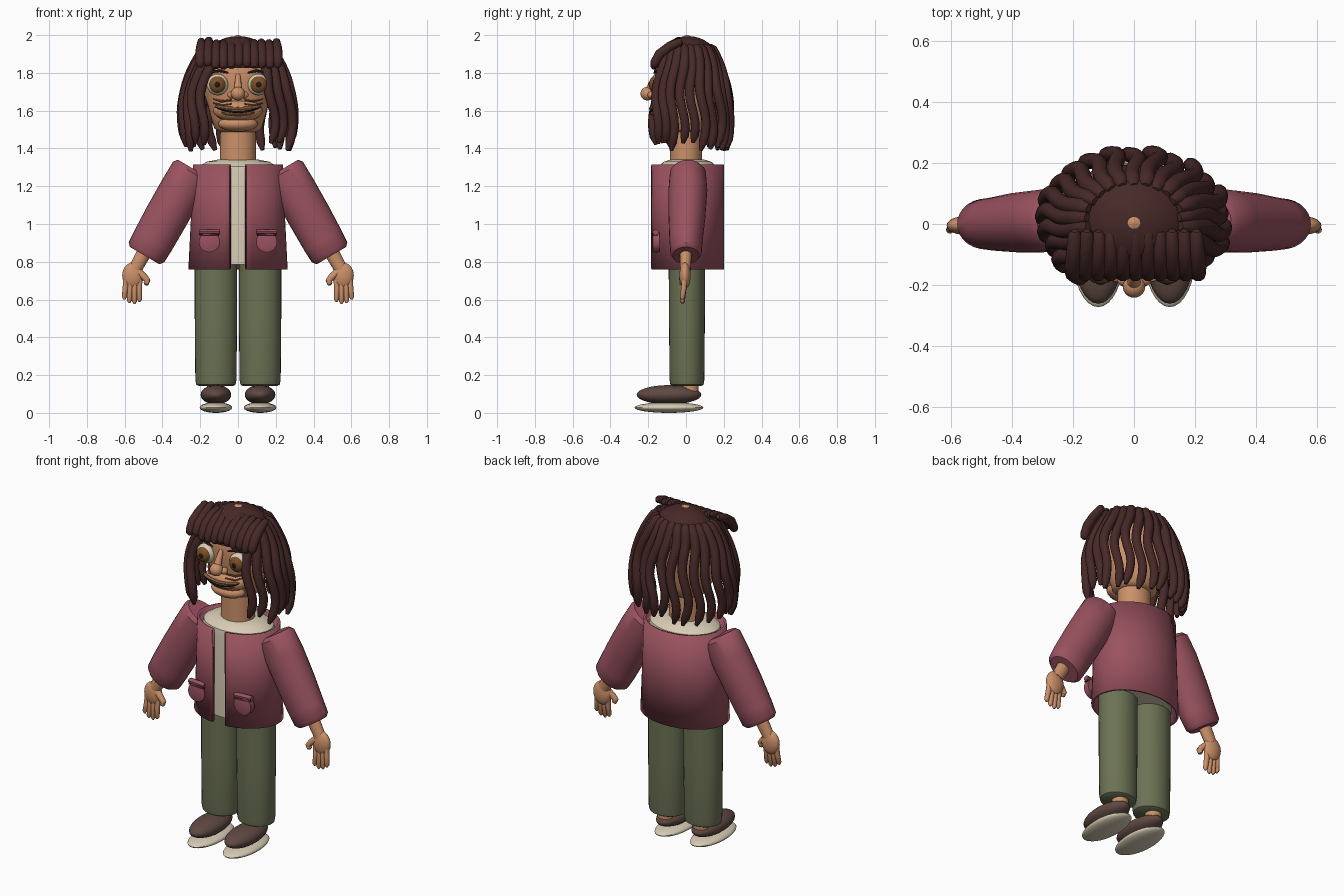
import bpy, bmesh, math, random
from mathutils import Vector

if "Cube" in bpy.data.objects:
    bpy.data.objects.remove(bpy.data.objects["Cube"])

random.seed(4)


def colour(name, r, g, b):
    m = bpy.data.materials.new(name)
    m.diffuse_color = (r, g, b, 1)
    m.use_nodes = True
    m.node_tree.nodes["Principled BSDF"].inputs["Base Color"].default_value = m.diffuse_color
    return m


SKIN = colour("warm_skin", 0.60, 0.28, 0.14)
TAN = colour("dark_tan", 0.27, 0.11, 0.05)
HAIR = colour("dark_hair", 0.062, 0.022, 0.021)
JACKET = colour("rose_jacket", 0.32, 0.085, 0.115)
TRIM = colour("dark_rose", 0.11, 0.022, 0.034)
SHIRT = colour("cream", 0.68, 0.60, 0.46)
GREEN = colour("olive", 0.15, 0.17, 0.09)
SHOE = colour("shoe_brown", 0.115, 0.066, 0.055)
IRIS = colour("iris_brown", 0.20, 0.08, 0.02)
BLACK = colour("near_black", 0.015, 0.01, 0.01)


def finish(name, bm, mat):
    bmesh.ops.recalc_face_normals(bm, faces=bm.faces)
    me = bpy.data.meshes.new(name)
    bm.to_mesh(me)
    bm.free()
    ob = bpy.data.objects.new(name, me)
    bpy.context.collection.objects.link(ob)
    me.materials.append(mat)
    bpy.ops.object.select_all(action='DESELECT')
    ob.select_set(True)
    bpy.context.view_layer.objects.active = ob
    bpy.ops.object.shade_smooth_by_angle(angle=math.radians(40))
    return ob


def ball(name, loc, size, mat, seg=24, cut=None):
    """Ellipsoid; everything below height `cut` is removed."""
    bm = bmesh.new()
    bmesh.ops.create_uvsphere(bm, u_segments=seg, v_segments=seg // 2, radius=1)
    for v in bm.verts:
        v.co = Vector([c * s + o for c, s, o in zip(v.co, size, loc)])
    if cut is not None:
        bmesh.ops.bisect_plane(bm, geom=bm.verts[:] + bm.edges[:] + bm.faces[:],
                               plane_co=(0, 0, cut), plane_no=(0, 0, -1), clear_outer=True)
    return finish(name, bm, mat)


def tube(name, pts, radii, mat, seg=12):
    """Capped tube; each radius is a number or a (sideways, y) pair."""
    bm = bmesh.new()
    pts = [Vector(p) for p in pts]
    rings, u = [], None
    for i, p in enumerate(pts):
        t = (pts[min(i + 1, len(pts) - 1)] - pts[max(i - 1, 0)]).normalized()
        if u is None:
            u = Vector((0, 1, 0)) if abs(t.y) < 0.9 else Vector((1, 0, 0))
        u = (u - t * u.dot(t)).normalized()
        v = t.cross(u)
        r = radii[i]
        rv, ru = r if isinstance(r, tuple) else (r, r)
        rings.append([bm.verts.new(p + v * rv * math.cos(a) + u * ru * math.sin(a))
                      for a in (2 * math.pi * k / seg for k in range(seg))])
    for a, b in zip(rings, rings[1:]):
        for k in range(seg):
            n = (k + 1) % seg
            bm.faces.new((a[k], a[n], b[n], b[k]))
    bm.faces.new(rings[0])
    bm.faces.new(rings[-1])
    return finish(name, bm, mat)


def loft(name, rows, mat, x=0, y=0, seg=32):
    """Upright body from rows of (z, half width, half depth)."""
    return tube(name, [(x, y, r[0]) for r in rows], [(r[1], r[2]) for r in rows], mat, seg)


# Torso and neck
loft("shirt", [(.785, .225, .155), (1.27, .215, .16), (1.305, .205, .155), (1.33, .165, .125),
               (1.342, .10, .085)], SHIRT, y=.008)
loft("neck", [(1.31, .096, .086), (1.53, .094, .084)], SKIN)

# Jacket: open shell with a gap at the front
bm = bmesh.new()
N, gap = 48, 0.165
rows = []
for z, rx in ((.76, .256), (1.04, .242), (1.315, .232)):
    rows.append([bm.verts.new((rx * math.sin(a), .008 - .187 * math.cos(a), z))
                 for a in (gap + (2 * math.pi - 2 * gap) * i / N for i in range(N + 1))])
for lo, hi in zip(rows, rows[1:]):
    for i in range(N):
        bm.faces.new((lo[i], lo[i + 1], hi[i + 1], hi[i]))
jacket = finish("jacket", bm, JACKET)
mod = jacket.modifiers.new("thickness", 'SOLIDIFY')
mod.thickness, mod.offset = 0.014, 0

for s, side in ((-1, "left"), (1, "right")):
    # Jacket front edge and pocket
    tube(side + "_jacket_edge", [(s * .043, -.172, .765), (s * .043, -.172, 1.31)],
         [(.005, .012)] * 2, TRIM, 8)
    tube(side + "_pocket", [(s * .152, -.178, .905), (s * .152, -.176, .905), (s * .152, -.14, .905)],
         [.05, .055, .055], JACKET, 24)
    tube(side + "_pocket_flap", [(s * .098, -.168, .957), (s * .205, -.16, .957)],
         [(.014, .018)] * 2, JACKET, 10)
    tube(side + "_pocket_seam", [(s * .10, -.172, .941), (s * .203, -.164, .941)],
         [(.003, .014)] * 2, TRIM, 8)

    # Sleeve
    tube(side + "_sleeve",
         [(s * .236, .01, 1.292), (s * .246, .01, 1.275), (s * .30, .01, 1.18), (s * .38, .005, 1.038),
          (s * .45, 0, .912), (s * .485, 0, .85), (s * .495, 0, .833)],
         [(.095, .075), (.112, .095), (.115, .103), (.115, .098), (.112, .088), (.108, .083), (.09, .07)],
         JACKET, 28)

    # Wrist, palm, thumb and fingers
    tube(side + "_wrist", [(s * .485, 0, .87), (s * .545, -.003, .76)], [(.04, .033), (.035, .028)], SKIN, 16)
    ball(side + "_palm", (s * .556, -.005, .727), (.057, .03, .07), SKIN)
    tube(side + "_thumb", [(s * .525, -.01, .745), (s * .492, -.018, .715), (s * .48, -.02, .70),
                           (s * .487, -.02, .682), (s * .491, -.02, .676)],
         [.02, .018, .017, .014, .004], SKIN)
    for k in range(4):
        x0, x1 = .592 - .024 * k, .602 - .027 * k
        zt = (.60, .582, .577, .588)[k]
        tube("%s_finger_%d" % (side, k + 1),
             [(s * x0, -.008, .71), (s * (x0 + .004), -.012, .66), (s * x1, -.019, zt + .012),
              (s * x1, -.02, zt)], [.015, .015, .013, .005], SKIN, 10)

    # Trouser leg, ankle, shoe and sole
    loft(side + "_trouser_leg", [(.142, .09, .075), (.15, .104, .088), (.175, .109, .092),
                                 (.5, .112, .095), (.81, .112, .097)], GREEN, x=s * .117, y=.005)
    loft(side + "_ankle", [(.09, .046, .045), (.17, .046, .045)], SKIN, x=s * .117, y=.022, seg=16)
    ball(side + "_shoe", (s * .117, -.09, .096), (.081, .171, .051), SHOE, 32)
    ball(side + "_sole", (s * .117, -.09, .028), (.086, .182, .028), SHIRT, 32)

    # Eye: white, iris, pupil, brow and ear
    ball(side + "_eye_white", (s * .108, -.145, 1.738), (.057, .042, .057), SHIRT)
    ball(side + "_iris", (s * .109, -.166, 1.738), (.045, .03, .045), IRIS)
    ball(side + "_pupil", (s * .109, -.189, 1.738), (.018, .01, .018), BLACK, 16)
    tube(side + "_brow", [(s * .05, -.168, 1.80), (s * .10, -.162, 1.812), (s * .155, -.125, 1.80)],
         [.004, .008, .004], HAIR, 8)
    ball(side + "_ear", (s * .212, -.055, 1.735), (.045, .03, .065), SKIN)

    # Nostril and cheek folds
    ball(side + "_nostril", (s * .034, -.18, 1.683), (.022, .024, .02), SKIN, 16)
    for k, z in enumerate((1.655, 1.634)):
        tube("%s_cheek_fold_%d" % (side, k + 1),
             [(s * .035, -.163 - .008 * k, z + .002), (s * .085, -.143 - .005 * k, z - .006),
              (s * .13, -.098, z + .006)], [.004, .006, .003], TAN, 8)

# Head
loft("head", [(1.488, .10, .09), (1.505, .125, .112), (1.56, .142, .13), (1.62, .158, .143), (1.70, .182, .16),
              (1.78, .19, .167), (1.86, .178, .158), (1.93, .13, .117), (1.968, .08, .07),
              (1.99, .028, .026), (2.0, .006, .006)], SKIN, y=.005)
ball("muzzle", (0, -.105, 1.60), (.132, .075, .06), SKIN)
ball("chin", (0, -.09, 1.53), (.105, .068, .042), SKIN)
ball("nose_tip", (0, -.204, 1.69), (.037, .037, .036), SKIN)
tube("nose_bridge", [(0, -.155, 1.79), (0, -.18, 1.745), (0, -.195, 1.70)], [.012, .018, .024], SKIN)

# Smiling mouth with lip line
ball("mouth", (0, -.117, 1.59), (.108, .075, .028), TAN)
lip = [x / 50 - .12 for x in range(13)]
tube("lip_line", [(x, -.113 - .077 * math.sqrt(1 - (x / .145) ** 2), 1.592 + .028 * (x / .12) ** 2)
                  for x in lip], [.002] + [.005] * 11 + [.002], BLACK, 8)
tube("upper_lip", [(x, -.113 - .076 * math.sqrt(1 - (x / .145) ** 2), 1.612 + .012 * (x / .12) ** 2)
                   for x in lip], [.003] + [.008] * 11 + [.003], SKIN, 8)

# Hair cap
ball("hair_cap", (0, .012, 1.80), (.21, .185, .195), HAIR, 40, cut=1.825)

# Long wavy locks around the sides and back
LOCKS, STEPS = 21, 16
for k in range(LOCKS):
    a0 = math.radians(-50 + 280 * k / (LOCKS - 1))
    length = .545 + random.uniform(-.04, .015)
    reach = 1 + random.uniform(-.05, .04)
    phase = random.uniform(-.6, .6)
    pts, radii = [], []
    for i in range(STEPS):
        t = i / (STEPS - 1)
        f = (.52 + .5 * math.sin(2.1 * t)) * reach
        a = a0 + .085 * t ** .5 * math.sin(9.5 * t + phase)
        pts.append((.293 * f * math.cos(a), .01 + .224 * f * math.sin(a), 1.945 - length * t ** 1.2))
        radii.append(.029 - .006 * t)
    radii[0], radii[-1] = .014, .010
    tube("hair_lock_%02d" % (k + 1), pts, radii, HAIR, 10)

# Fringe
for k in range(11):
    x = -.2 + .041 * k
    d = random.uniform(-.01, .01)
    tube("fringe_lock_%02d" % (k + 1),
         [(x * .97, -.022, 1.972 + d), (x * .97, -.032, 1.966 + d), (x * .98, -.09, 1.938),
          (x, -.14, 1.90), (x, -.165, 1.855), (x, -.168, 1.838 + d), (x, -.168, 1.828 + d)],
         [.012, .021, .026, .027, .025, .02, .009], HAIR, 10)
